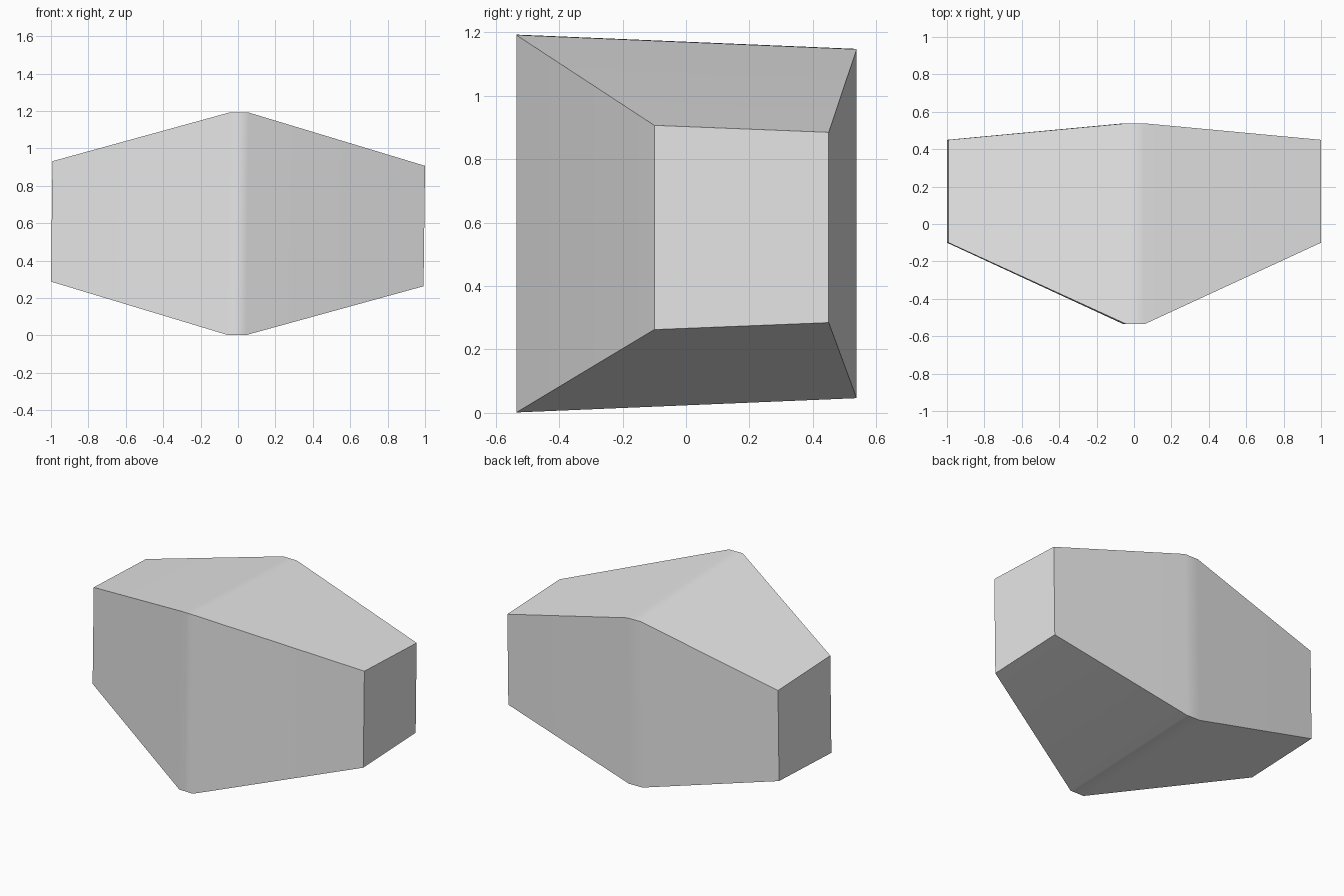
import bpy, bmesh, math
from mathutils import Matrix

if "Cube" in bpy.data.objects:
    bpy.data.objects.remove(bpy.data.objects["Cube"], do_unlink=True)

# Plain grey material
grey = bpy.data.materials.new("stone_grey")
grey.use_nodes = True
colour = (0.8, 0.8, 0.8, 1)
grey.diffuse_color = colour
grey.node_tree.nodes["Principled BSDF"].inputs["Base Color"].default_value = colour

MID_Z = 0.597
TILT = 0.0125


def section(bm, x, front_y, back_y, front_half, back_half):
    """Four-cornered cross-section, tapering in height from front to back."""
    corners = [(front_y, -front_half), (back_y, -back_half),
               (back_y, back_half), (front_y, front_half)]
    return [bm.verts.new((x, y, z)) for y, z in corners]


# Block: small ends widening to a narrow middle band
bm = bmesh.new()
end = (-0.1, 0.45, 0.322, 0.3)
middle = (-0.535, 0.538, 0.595, 0.55)
rings = [section(bm, x, *shape) for x, shape in
         ((-0.996, end), (-0.05, middle), (0.05, middle), (0.996, end))]
for a, b in zip(rings, rings[1:]):
    for i in range(4):
        j = (i + 1) % 4
        bm.faces.new((a[i], a[j], b[j], b[i]))
bm.faces.new(rings[0])
bm.faces.new(rings[-1])
bmesh.ops.recalc_face_normals(bm, faces=bm.faces)

# Slight lean to one side, then lift onto the ground
bm.transform(Matrix.Translation((0, 0, MID_Z)) @ Matrix.Rotation(TILT, 4, 'Y'))
mesh = bpy.data.meshes.new("faceted_block")
bm.to_mesh(mesh)
bm.free()
block = bpy.data.objects.new("faceted_block", mesh)
bpy.context.collection.objects.link(block)
mesh.materials.append(grey)

# Smooth the middle band, keep the long edges crisp
bpy.ops.object.select_all(action='DESELECT')
block.select_set(True)
bpy.context.view_layer.objects.active = block
bpy.ops.object.shade_smooth_by_angle(angle=math.radians(35))
weighted = block.modifiers.new("weighted_normals", 'WEIGHTED_NORMAL')
weighted.keep_sharp = True
